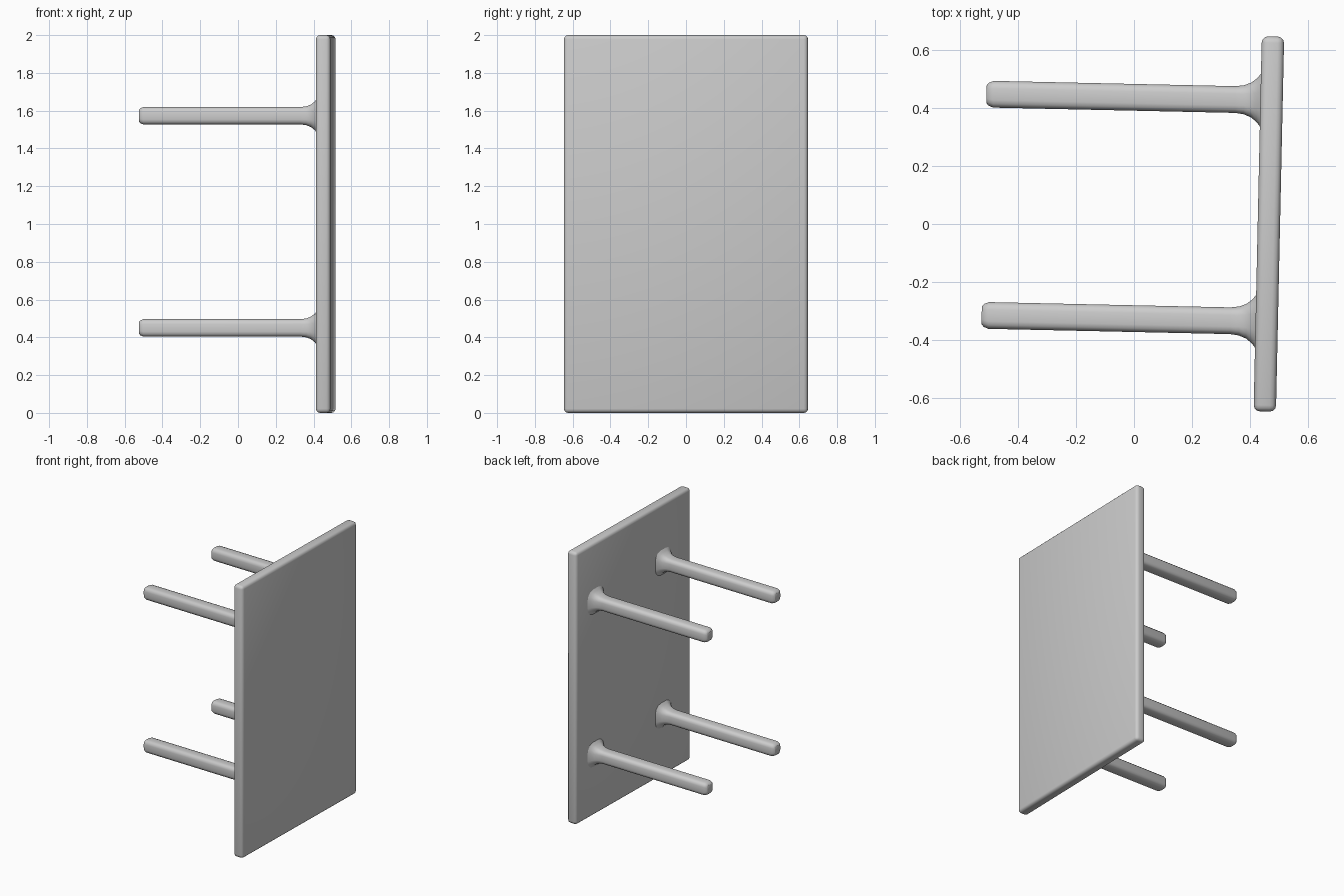
import bpy, bmesh, math
from mathutils import Matrix, Vector

if "Cube" in bpy.data.objects:
    bpy.data.objects.remove(bpy.data.objects["Cube"])

grey = bpy.data.materials.new("plain_grey")
grey.diffuse_color = (0.6, 0.6, 0.6, 1)
grey.use_nodes = True
grey.node_tree.nodes["Principled BSDF"].inputs["Base Color"].default_value = grey.diffuse_color

# the whole table lies on its side, turned slightly about z
PLACE = Matrix.Translation((0.4645, 0, 0)) @ Matrix.Rotation(math.radians(-1.25), 4, 'Z')


def finish(name, bm):
    bmesh.ops.recalc_face_normals(bm, faces=bm.faces)
    bm.transform(PLACE)
    mesh = bpy.data.meshes.new(name)
    bm.to_mesh(mesh)
    bm.free()
    mesh.materials.append(grey)
    obj = bpy.data.objects.new(name, mesh)
    bpy.context.collection.objects.link(obj)
    bpy.ops.object.select_all(action='DESELECT')
    obj.select_set(True)
    bpy.context.view_layer.objects.active = obj
    bpy.ops.object.shade_smooth_by_angle(angle=math.radians(35))


def ring(bm, x, y, z, half, cut):
    """Square section with rounded corners, facing along x."""
    verts = []
    for i in range(4):
        for k in range(4):
            a = math.radians(90 * i + 30 * k)
            cx = math.copysign(half - cut, math.cos(math.radians(90 * i + 45)))
            cz = math.copysign(half - cut, math.sin(math.radians(90 * i + 45)))
            verts.append(bm.verts.new((x, y + cx + cut * math.cos(a),
                                       z + cz + cut * math.sin(a))))
    return verts


def leg(name, y, z):
    # (distance along leg, half width, corner radius), from foot to flared root
    profile = [(-0.982, 0.030, 0.018), (-0.975, 0.039, 0.022), (-0.958, 0.046, 0.026),
               (-0.125, 0.046, 0.026), (-0.095, 0.050, 0.030), (-0.070, 0.060, 0.038),
               (-0.050, 0.076, 0.050), (-0.037, 0.093, 0.062), (-0.025, 0.093, 0.062)]
    bm = bmesh.new()
    rings = [ring(bm, x, y, z, h, c) for x, h, c in profile]
    for a, b in zip(rings, rings[1:]):
        for i in range(len(a)):
            j = (i + 1) % len(a)
            bm.faces.new((a[i], a[j], b[j], b[i]))
    bm.faces.new(rings[0])
    bm.faces.new(rings[-1])
    finish(name, bm)


# table top with softly rounded edges
bm = bmesh.new()
bmesh.ops.create_cube(bm, size=1, matrix=Matrix.Translation((0, 0, 1.0))
                      @ Matrix.Diagonal((0.077, 1.292, 2.0, 1)))
bmesh.ops.bevel(bm, geom=bm.edges[:], offset=0.022, segments=3,
                profile=0.5, affect='EDGES')
finish("table_top", bm)

# four legs
for side, y in (("front", -0.336), ("back", 0.426)):
    for level, z in (("lower", 0.45), ("upper", 1.573)):
        leg(f"{level}_{side}_leg", y, z)
